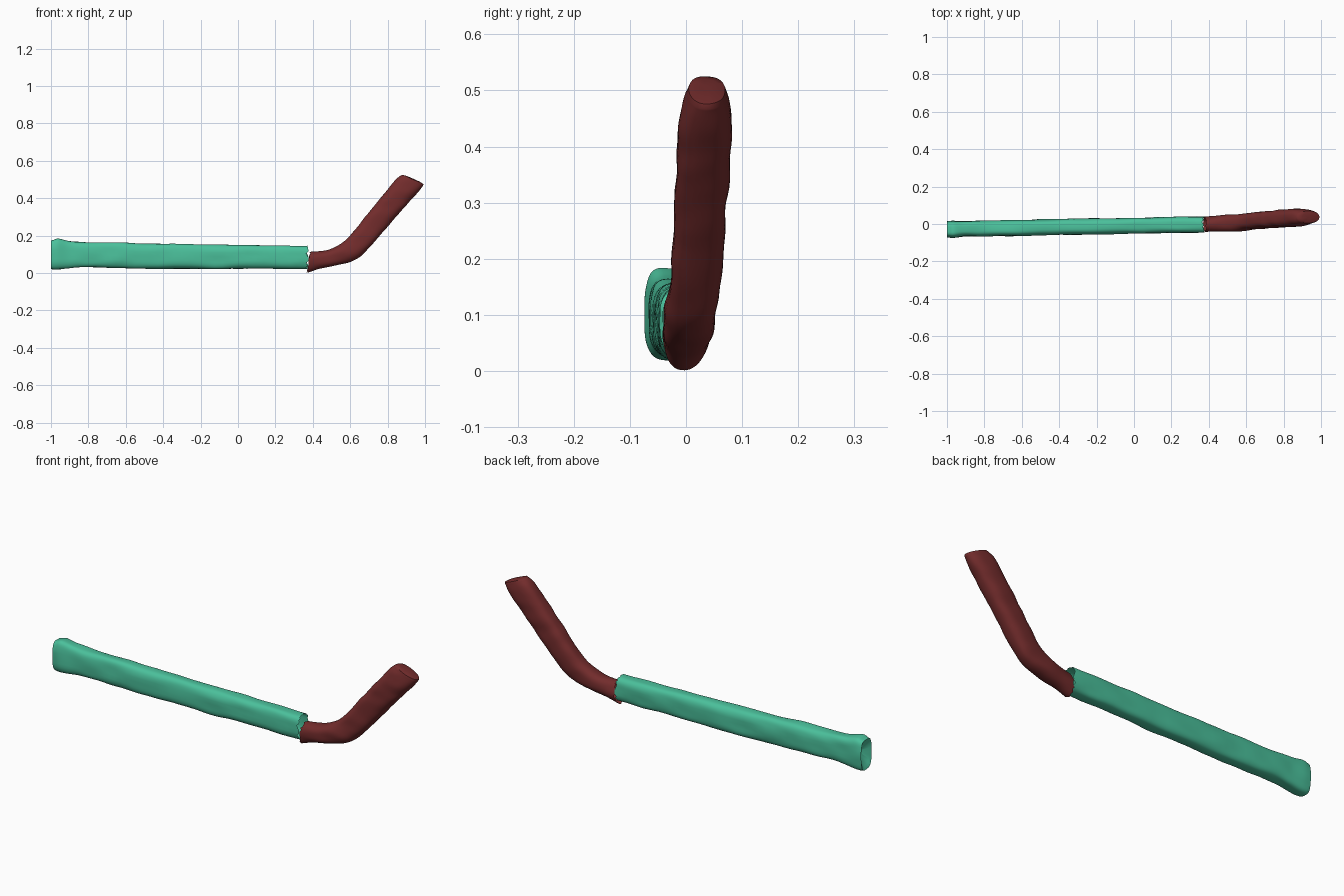
import bpy, bmesh, math, random
from mathutils import Vector, noise

if "Cube" in bpy.data.objects:
    bpy.data.objects.remove(bpy.data.objects["Cube"])

random.seed(4)
SIDES = 40


def material(name, color):
    m = bpy.data.materials.new(name)
    m.diffuse_color = color
    m.use_nodes = True
    m.node_tree.nodes["Principled BSDF"].inputs["Base Color"].default_value = m.diffuse_color
    return m


def section_at(sections, t):
    """Catmull-Rom interpolation of section parameters."""
    i = min(int(t), len(sections) - 2)
    f = t - i
    a, b, c, d = (sections[min(max(i + k, 0), len(sections) - 1)] for k in (-1, 0, 1, 2))
    return [0.5 * (2 * q + (r - p) * f + (2 * p - 5 * q + 4 * r - s) * f ** 2
                   + (3 * q - p - 3 * r + s) * f ** 3) for p, q, r, s in zip(a, b, c, d)]


def ring_points(sec, jag=0.0):
    """Rounded cross-section spanning a bottom and a top point."""
    bx, bz, tx, tz, y, hw, power = sec
    pts = []
    for k in range(SIDES):
        a = 2 * math.pi * k / SIDES
        c, s = math.cos(a), math.sin(a)
        u = math.copysign(abs(c) ** (2 / power), c)
        v = (math.copysign(abs(s) ** (2 / power), s) + 1) / 2
        p = Vector((bx + (tx - bx) * v, y + hw * u, bz + (tz - bz) * v))
        n = noise.noise(Vector((p.x * 9, p.y * 22, p.z * 22))) * 0.004
        p += Vector((0, u, (v - 0.5) * 2)) * n
        p.x += random.uniform(-jag, jag)
        pts.append(p)
    return pts


def loft(name, sections, steps, mat, jag_start=0, jag_end=0, cap_start=None, cap_end=None):
    bm = bmesh.new()
    count = (len(sections) - 1) * steps
    rings = []
    for i in range(count + 1):
        jag = jag_start if i == 0 else jag_end if i == count else 0
        rings.append([bm.verts.new(p) for p in ring_points(section_at(sections, i / steps), jag)])

    # End caps: shrinking rings pushed along x and z
    def cap(ring, steps_list):
        out = []
        mid = sum((v.co for v in ring), Vector()) / SIDES
        for scale, off in steps_list:
            out.append([bm.verts.new(mid + (v.co - mid) * scale + Vector(off)) for v in ring])
        return out
    if cap_start:
        rings = cap(rings[0], cap_start)[::-1] + rings
    if cap_end:
        rings += cap(rings[-1], cap_end)
    for r0, r1 in zip(rings, rings[1:]):
        for k in range(SIDES):
            j = (k + 1) % SIDES
            bm.faces.new((r0[k], r0[j], r1[j], r1[k]))
    if cap_start:
        bm.faces.new(rings[0][::-1])
    if cap_end:
        bm.faces.new(rings[-1])
    bmesh.ops.recalc_face_normals(bm, faces=bm.faces[:])
    me = bpy.data.meshes.new(name)
    bm.to_mesh(me)
    bm.free()
    ob = bpy.data.objects.new(name, me)
    bpy.context.collection.objects.link(ob)
    me.materials.append(mat)
    bpy.ops.object.select_all(action='DESELECT')
    ob.select_set(True)
    bpy.context.view_layer.objects.active = ob
    bpy.ops.object.shade_smooth_by_angle(angle=math.radians(50))
    return ob


# Sections: bottom x, bottom z, top x, top z, centre y, half width, squareness
shaft = [
    (-0.985, 0.02, -0.985, 0.178, -0.029, 0.044, 3.2),
    (-0.96, 0.02, -0.96, 0.184, -0.029, 0.045, 3.2),
    (-0.90, 0.025, -0.90, 0.172, -0.026, 0.041, 3.2),
    (-0.82, 0.030, -0.82, 0.166, -0.024, 0.042, 3.2),
    (-0.62, 0.025, -0.62, 0.162, -0.021, 0.042, 3.2),
    (-0.30, 0.022, -0.30, 0.156, -0.014, 0.042, 3.2),
    (0.05, 0.022, 0.05, 0.150, -0.008, 0.042, 3.2),
    (0.37, 0.022, 0.37, 0.146, -0.003, 0.042, 3.2),
]
# Shaft: flared butt with a sunken face, ragged open mouth at the other end
loft("shaft", shaft, 8, material("green", (0.07, 0.53, 0.33, 1)), jag_end=0.008,
     cap_start=[(0.96, (-0.014, 0, 0)), (0.75, (-0.006, 0, 0)), (0.3, (0.02, 0, 0))])

blade = [
    (0.370, 0.003, 0.385, 0.112, -0.002, 0.040, 2.1),
    (0.430, 0.020, 0.425, 0.117, 0.000, 0.042, 2.2),
    (0.520, 0.040, 0.490, 0.128, 0.004, 0.045, 2.4),
    (0.610, 0.064, 0.560, 0.165, 0.010, 0.045, 2.6),
    (0.680, 0.112, 0.620, 0.225, 0.017, 0.044, 2.8),
    (0.790, 0.238, 0.700, 0.325, 0.025, 0.046, 2.8),
    (0.890, 0.352, 0.790, 0.435, 0.032, 0.047, 2.8),
    (0.955, 0.425, 0.842, 0.498, 0.036, 0.045, 2.6),
    (0.990, 0.466, 0.868, 0.520, 0.037, 0.036, 2.2),
]
# Bent blade: ragged open neck, rounded slanted tip
loft("bent_blade", blade, 8, material("dark_red", (0.17, 0.025, 0.025, 1)), jag_start=0.005,
     cap_end=[(0.92, (0.006, 0, 0.007)), (0.6, (0.007, 0, 0.010)), (0.25, (0.007, 0, 0.011))])
